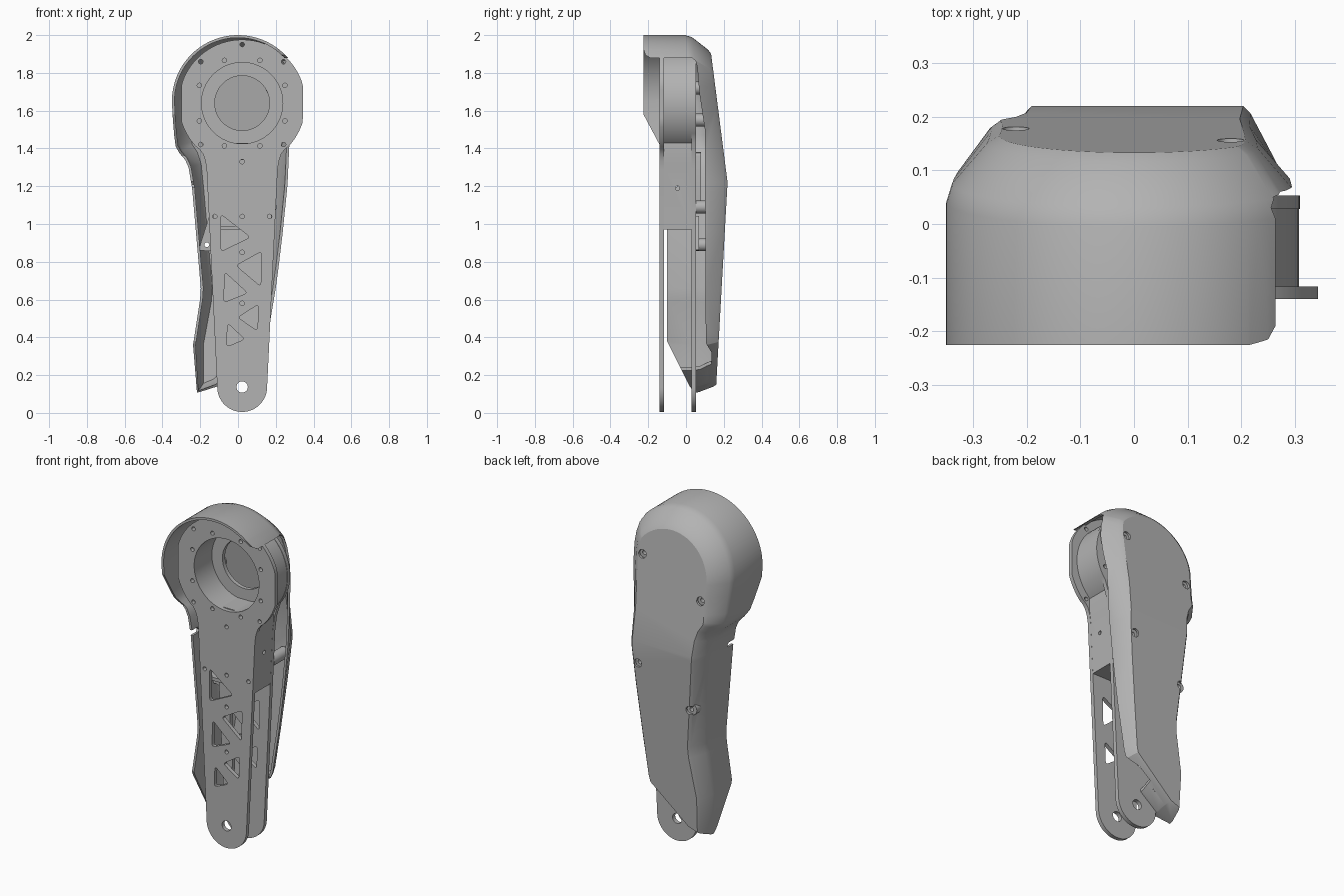
import bpy, bmesh
from math import sin, cos, radians, hypot, pi
from mathutils import Vector

if "Cube" in bpy.data.objects:
    bpy.data.objects.remove(bpy.data.objects["Cube"], do_unlink=True)

grey = bpy.data.materials.new("machined grey")
grey.use_nodes = True
grey.diffuse_color = (0.45, 0.45, 0.45, 1)
grey.node_tree.nodes["Principled BSDF"].inputs["Base Color"].default_value = grey.diffuse_color

CX, HUB_Z, FOOT_Z = 0.022, 1.64, 0.137


def arc(cx, cz, r, a0=0, a1=360, n=48):
    full = a1 - a0 == 360
    angles = [radians(a0 + (a1 - a0) * i / (n if full else n - 1)) for i in range(n)]
    return [(cx + r * cos(a), cz + r * sin(a)) for a in angles]


def rounded(points, r=0.02):
    """Round each corner of a polygon."""
    pts, out = [Vector(p) for p in points], []
    for i, p in enumerate(pts):
        a = p + (pts[i - 1] - p).normalized() * r
        b = p + (pts[(i + 1) % len(pts)] - p).normalized() * r
        out += [tuple(a * (1 - t) ** 2 + p * 2 * t * (1 - t) + b * t * t)
                for t in (0, 0.25, 0.5, 0.75, 1)]
    return out


def activate(ob):
    bpy.ops.object.select_all(action="DESELECT")
    ob.select_set(True)
    bpy.context.view_layer.objects.active = ob


def flat_part(name, loops, y0, y1):
    """Outline with holes in the xz plane, thickened from y0 to y1."""
    curve = bpy.data.curves.new(name, "CURVE")
    curve.dimensions, curve.fill_mode = "2D", "BOTH"
    curve.extrude = (y1 - y0) / 2
    for loop in loops:
        spline = curve.splines.new("POLY")
        spline.points.add(len(loop) - 1)
        for point, (x, z) in zip(spline.points, loop):
            point.co = (x, z, 0, 1)
        spline.use_cyclic_u = True
    ob = bpy.data.objects.new(name, curve)
    bpy.context.collection.objects.link(ob)
    ob.location.y = (y0 + y1) / 2
    ob.rotation_euler.x = pi / 2
    activate(ob)
    bpy.ops.object.convert(target="MESH")
    ob = bpy.context.object
    bm = bmesh.new()
    bm.from_mesh(ob.data)
    bmesh.ops.remove_doubles(bm, verts=bm.verts, dist=1e-5)
    bmesh.ops.recalc_face_normals(bm, faces=bm.faces)
    bm.to_mesh(ob.data)
    bm.free()
    ob.data.materials.clear()
    ob.data.materials.append(grey)
    bpy.ops.object.shade_smooth_by_angle(angle=radians(25))
    return ob


def prism(name, points, lo, hi, axis):
    """Cutter: polygon extruded along x (points are y,z) or y (points are x,z)."""
    bm = bmesh.new()
    place = (lambda p, d: (d, p[0], p[1])) if axis == "x" else (lambda p, d: (p[0], d, p[1]))
    face = bm.faces.new([bm.verts.new(place(p, lo)) for p in points])
    grown = bmesh.ops.extrude_face_region(bm, geom=[face])["geom"]
    shift = Vector(place((0, 0), hi - lo))
    bmesh.ops.translate(bm, vec=shift, verts=[v for v in grown if isinstance(v, bmesh.types.BMVert)])
    bmesh.ops.recalc_face_normals(bm, faces=bm.faces)
    mesh = bpy.data.meshes.new(name)
    bm.to_mesh(mesh)
    bm.free()
    ob = bpy.data.objects.new(name, mesh)
    bpy.context.collection.objects.link(ob)
    return ob


def cut(ob, cutter):
    activate(ob)
    mod = ob.modifiers.new("cut", "BOOLEAN")
    mod.operation, mod.solver, mod.object = "DIFFERENCE", "EXACT", cutter
    bpy.ops.object.modifier_apply(modifier=mod.name)
    bpy.data.objects.remove(cutter, do_unlink=True)


# Side plates: round head, tapered arm, round foot
def plate_outline(r, a0, flat, neck):
    head = [(max(CX - flat, min(CX + flat, x)), z)
            for x, z in arc(CX, HUB_Z, r, a0, 180 - a0, 64)]
    left = [(CX - x, z) for x, z in neck]
    right = [(CX + x, z) for x, z in reversed(neck)]
    return head + left + arc(CX, FOOT_Z, 0.132, 180, 360, 32) + right


windows = [rounded(t) for t in (
    [(-0.09, 1.05), (0.065, 0.93), (-0.09, 0.855)],
    [(-0.01, 0.78), (0.125, 0.855), (0.12, 0.67)],
    [(-0.07, 0.745), (0.05, 0.635), (-0.075, 0.585)],
    [(0.0, 0.505), (0.108, 0.575), (0.103, 0.435)],
    [(-0.055, 0.475), (0.035, 0.39), (-0.06, 0.35)])]
foot_hole = arc(CX, FOOT_Z, 0.03, n=24)
bolts = [(CX + 0.245 * cos(a), HUB_Z + 0.245 * sin(a))
         for a in [radians(22.5 + 45 * i) for i in range(8)]]
rim_bolts = [(CX + 0.31 * cos(a), HUB_Z + 0.31 * sin(a))
             for a in [radians(45 * i) for i in (1, 2, 3, 5, 6, 7)]]
arm_bolts = [(CX - 0.145, 1.04), (CX, 1.04), (CX + 0.145, 1.04), (CX, 0.85), (CX, 0.58)]


def bolt_holes(spots):
    return [arc(x, z, 0.012, n=12) for x, z in spots]


front_neck = [(0.225, 1.395), (0.207, 1.37), (0.195, 1.335), (0.188, 1.29)]
rear_neck = [(0.215, 1.43), (0.2, 1.38), (0.193, 1.33), (0.188, 1.29)]
flat_part("front_plate", [plate_outline(0.336, -43, 0.321, front_neck),
          arc(CX, HUB_Z, 0.215, n=64), foot_hole] + windows
          + bolt_holes(bolts + rim_bolts + arm_bolts), -0.14, -0.116)
flat_part("rear_plate", [plate_outline(0.287, -38, 0.287, rear_neck),
          arc(CX, HUB_Z, 0.145, n=64), foot_hole] + windows
          + bolt_holes(bolts + arm_bolts), 0.028, 0.053)

# Bearing ring and spacer frame between the plates
flat_part("bearing_ring", [arc(CX, HUB_Z, 0.285, n=64), arc(CX, HUB_Z, 0.215, n=64)], -0.116, 0.028)
frame = flat_part("spacer_frame", [
    [(CX + s * x, z) for s, x, z in ((-1, 0.172, 0.97), (1, 0.172, 0.97), (1, 0.188, 1.3),
     (1, 0.195, 1.35), (1, 0.195, 1.43), (-1, 0.195, 1.43), (-1, 0.195, 1.35), (-1, 0.188, 1.3))],
    [(CX + s * x, z) for s, x, z in ((-1, 0.15, 0.99), (1, 0.15, 0.99),
     (1, 0.165, 1.34), (-1, 0.165, 1.34))]], -0.116, 0.028)
cut(frame, prism("pin_cutter", arc(-0.045, 1.19, 0.012, n=12), -0.5, 0.5, "x"))


# Cover: inset rings follow a contour, then lean with the creased back
def lerp(t, a, b):
    return a + (b - a) * max(0, min(1, t))


def back_y(z):
    return 0.22 - (0.128 * (z - 1.22) if z > 1.22 else 0.056 * (1.22 - z))


contour = arc(0, 1.65, 0.35, 36, 180, 36) + [
    (-0.346, 1.57), (-0.338, 1.47), (-0.33, 1.41), (-0.31, 1.375), (-0.28, 1.34), (-0.262, 1.3),
    (-0.243, 1.19), (-0.197, 0.66), (-0.201, 0.6), (-0.238, 0.36), (-0.217, 0.105), (-0.11, 0.14),
    (0.155, 0.35), (0.172, 0.4), (0.207, 0.65), (0.24, 0.95), (0.26, 1.17), (0.278, 1.4),
    (0.304, 1.6), (0.307, 1.73), (0.3, 1.8)]


def inset(i, amount):
    p = Vector(contour[i])
    a = (p - Vector(contour[i - 1])).normalized()
    b = (Vector(contour[(i + 1) % len(contour)]) - p).normalized()
    n1, n2 = Vector((-a.y, a.x)), Vector((-b.y, b.x))
    depth = amount * lerp((p.y - 1.25) / 0.25, lerp((p.y - 0.1) / 0.4, 0.03, 0.05), 0.09)
    return p + (n1 + n2) * depth / max(0.4, 1 + n1.dot(n2))


bm = bmesh.new()
count = len(contour)
rings = []
for amount, y in ((0, -0.6), (0, -0.125), (0.12, -0.09), (0.85, -0.014), (1.1, 0)):
    points = [inset(i, amount) for i in range(count)]
    rings.append([bm.verts.new((p.x, y, p.y)) for p in points])
for low, high in zip(rings, rings[1:]):
    for i in range(count):
        j = (i + 1) % count
        bm.faces.new((low[i], low[j], high[j], high[i]))
cap = bm.faces.new(rings[-1])
bmesh.ops.recalc_face_normals(bm, faces=bm.faces)
cap.normal_update()
if cap.normal.y < 0:
    bmesh.ops.reverse_faces(bm, faces=bm.faces)
bmesh.ops.bisect_plane(bm, geom=bm.verts[:] + bm.edges[:] + bm.faces[:],
                       plane_co=(0, 0, 1.22), plane_no=(0, 0, 1))
for v in bm.verts:
    v.co.y += back_y(v.co.z)
mesh = bpy.data.meshes.new("rear_cover")
bm.to_mesh(mesh)
bm.free()
cover = bpy.data.objects.new("rear_cover", mesh)
bpy.context.collection.objects.link(cover)
mesh.materials.append(grey)
activate(cover)
shell = cover.modifiers.new("shell", "SOLIDIFY")
shell.thickness, shell.offset = 0.014, -1
bpy.ops.object.modifier_apply(modifier=shell.name)

# Trim the cover: deep wall on one side, open on the other
deep_edge = [(-0.225, 2.1), (-0.225, 1.58), (-0.14, 1.42), (-0.1, 1.36), (-0.1, 1.225),
             (-0.05, 1.225), (-0.04, 1.21), (-0.05, 1.195), (-0.1, 1.195), (-0.1, 0.38),
             (0.02, 0.14), (0.06, 0.09), (0.06, -0.2), (-1, -0.2), (-1, 2.1)]
open_edge = [(-0.225, 2.1), (-0.225, 1.925), (-0.215, 1.895), (-0.19, 1.88), (0.03, 1.88),
             (0.05, 1.865), (0.06, 1.83), (0.07, 1.7), (0.1, 1.5), (0.105, 0.37), (0.135, 0.32),
             (0.135, -0.2), (-1, -0.2), (-1, 2.1)]
cut(cover, prism("deep_cutter", deep_edge, -1, 0, "x"))
cut(cover, prism("open_cutter", open_edge, -0.003, 1, "x"))
cut(cover, prism("bottom_cutter", [(-0.5, -0.2), (0.12, -0.2), (0.12, 0.36), (-0.5, 0.36)],
                 -0.12, 0.1, "x"))

# Hollow posts carry the cover screws
for i, (x, z) in enumerate([(0.18, 1.72), (-0.22, 1.55), (0.17, 1.09), (-0.165, 0.89)]):
    cut(cover, prism("screw_cutter", arc(x, z, 0.025, n=20), 0, 0.4, "y"))
    flat_part(f"cover_post_{i + 1}", [arc(x, z, 0.034, n=24), arc(x, z, 0.013, n=12)],
              0.053, back_y(z) - 0.02)
activate(cover)
bpy.ops.object.shade_smooth_by_angle(angle=radians(25))

# Mounting tab and inner board on the rear plate
flat_part("mounting_tab", [rounded([(-0.15, 1.05), (-0.21, 0.86), (-0.1, 0.86)], 0.015),
          arc(-0.165, 0.89, 0.013, n=12)], 0.053, 0.07)
flat_part("inner_board", [rounded([(-0.1, 1.38), (-0.1, 1.06), (0.14, 1.06), (0.14, 1.38)])],
          0.053, 0.08)
